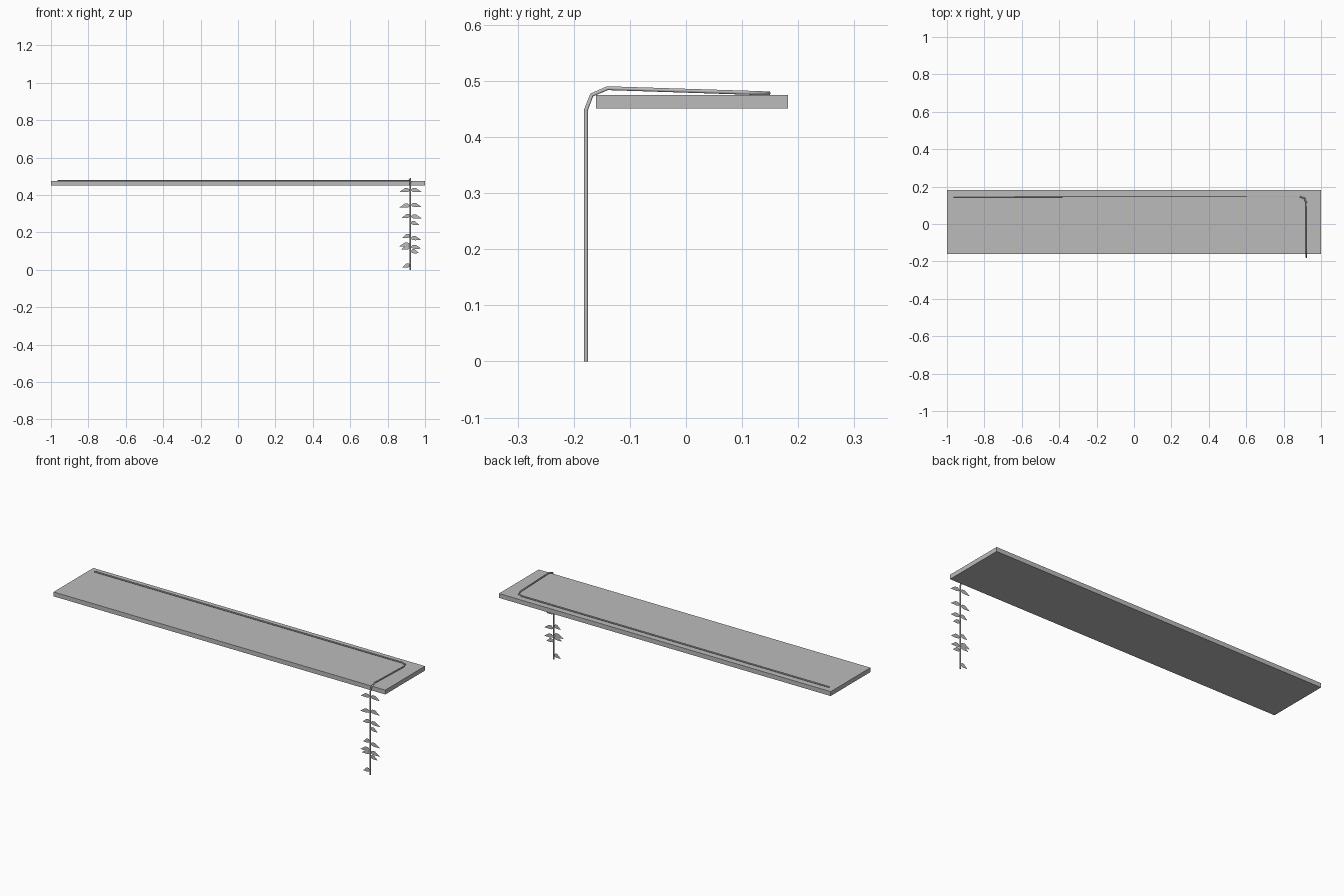
import bpy, bmesh
from mathutils import Matrix, Vector

cube = bpy.data.objects.get("Cube")
if cube:
    bpy.data.objects.remove(cube, do_unlink=True)

grey = bpy.data.materials.new("plain grey")
grey.use_nodes = True
grey.diffuse_color = (0.5, 0.5, 0.5, 1)
grey.node_tree.nodes["Principled BSDF"].inputs["Base Color"].default_value = grey.diffuse_color


def add_object(name, data):
    data.materials.append(grey)
    ob = bpy.data.objects.new(name, data)
    bpy.context.collection.objects.link(ob)
    return ob


def bm_object(name, bm):
    mesh = bpy.data.meshes.new(name)
    bm.to_mesh(mesh)
    bm.free()
    return add_object(name, mesh)


# Shelf board
bm = bmesh.new()
bmesh.ops.create_cube(bm, size=1, matrix=Matrix.Translation((0, 0.011, 0.463))
                      @ Matrix.Diagonal((2, 0.342, 0.024, 1)))
bm_object("shelf_board", bm)

# Vine stem: along the back, round the corner, over the front edge and down
STEM_X, STEM_Y = 0.922, -0.178
path = [(-0.966, 0.147, 0.478), (0.885, 0.147, 0.478), (0.912, 0.137, 0.478),
        (STEM_X, 0.11, 0.479), (STEM_X, -0.14, 0.487),
        (STEM_X, -0.168, 0.475), (STEM_X, STEM_Y, 0.449), (STEM_X, STEM_Y, 0)]
curve = bpy.data.curves.new("vine_stem", "CURVE")
curve.dimensions = "3D"
curve.bevel_depth = 0.004
curve.bevel_resolution = 1
curve.use_fill_caps = True
spline = curve.splines.new("POLY")
spline.points.add(len(path) - 1)
for point, co in zip(spline.points, path):
    point.co = (*co, 1)
add_object("vine_stem", curve)

# Flat leaves on both sides of the hanging stem: (height, length)
outline = [(0, 0), (0.22, 0.012), (0.5, 0.012), (1, -0.009), (0.45, -0.01), (0.2, -0.008)]
leaves = {
    -1: [(0.425, 0.059), (0.342, 0.06), (0.287, 0.045), (0.18, 0.043),
         (0.134, 0.06), (0.118, 0.05), (0.022, 0.043)],
    1: [(0.425, 0.06), (0.346, 0.058), (0.284, 0.06), (0.25, 0.045),
        (0.168, 0.058), (0.122, 0.058), (0.098, 0.045)],
}
bm = bmesh.new()
for side, group in leaves.items():
    for z, length in group:
        bm.faces.new([bm.verts.new(Vector((STEM_X + side * u * length, STEM_Y, z + h)))
                      for u, h in outline])
bm_object("vine_leaves", bm)
